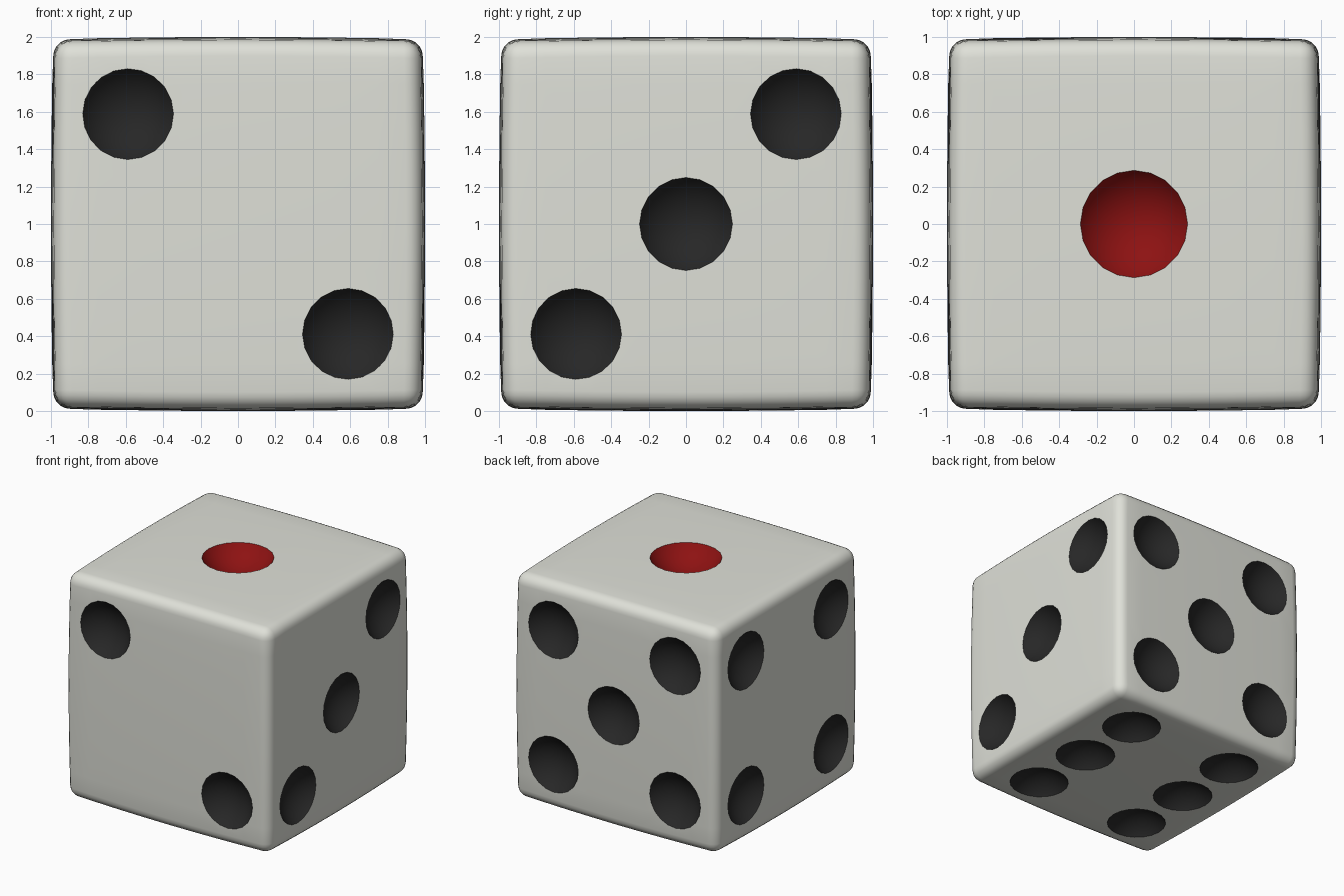
import bpy, bmesh, math
from mathutils import Vector, Matrix

if "Cube" in bpy.data.objects:
    bpy.data.objects.remove(bpy.data.objects["Cube"])

def material(name, rgb):
    m = bpy.data.materials.new(name)
    m.diffuse_color = (*rgb, 1)
    m.use_nodes = True
    m.node_tree.nodes["Principled BSDF"].inputs["Base Color"].default_value = m.diffuse_color
    return m

mats = [material("ivory", (0.74, 0.75, 0.69)),
        material("black", (0.02, 0.02, 0.02)),
        material("red", (0.27, 0.006, 0.006))]

def make_object(name, bm):
    bmesh.ops.recalc_face_normals(bm, faces=bm.faces)
    me = bpy.data.meshes.new(name)
    bm.to_mesh(me)
    bm.free()
    ob = bpy.data.objects.new(name, me)
    bpy.context.collection.objects.link(ob)
    for m in mats:
        me.materials.append(m)
    return ob

# Body: gently bulged cube with rounded edges
bm = bmesh.new()
bmesh.ops.create_cube(bm, size=2)
bmesh.ops.subdivide_edges(bm, edges=bm.edges[:], cuts=7, use_grid_fill=True)
for v in bm.verts:
    p = v.co.copy()
    for i in range(3):
        if abs(p[i]) > 0.999:
            v.co[i] = p[i] * (1 - 0.012 * (p.length_squared - p[i] ** 2))
sharp = [e for e in bm.edges if e.calc_face_angle(0) > 1]
bmesh.ops.bevel(bm, geom=sharp, offset=0.09, offset_type='OFFSET',
                segments=5, profile=0.5, affect='EDGES')
for v in bm.verts:
    v.co.z += 1
die = make_object("die", bm)

# Pip cutters: spheres sunk into each face (normal, right, up, spots)
X, Y, Z = Vector((1, 0, 0)), Vector((0, 1, 0)), Vector((0, 0, 1))
A, B = 0.59, 0.53
corners = [(a, b) for a in (-A, A) for b in (-A, A)]
faces = [(-Y, X, Z, [(-A, A), (A, -A)]),
         (X, Y, Z, [(-A, -A), (0, 0), (A, A)]),
         (Z, X, Y, [(0, 0)]),
         (Y, X, Z, corners + [(0, 0)]),
         (-X, Y, Z, corners),
         (-Z, X, Y, [(a, b) for a in (-B, B) for b in (-0.6, 0, 0.6)])]
bm = bmesh.new()
for n, r, u, spots in faces:
    red = len(spots) == 1
    radius, opening = (0.35, 0.288) if red else (0.295, 0.25)
    lift = 1 + math.sqrt(radius ** 2 - opening ** 2)
    turn = Z.rotation_difference(n).to_matrix().to_4x4()
    for a, b in spots:
        centre = n * lift + r * a + u * b + Z
        new = bmesh.ops.create_uvsphere(bm, u_segments=20, v_segments=20, radius=radius,
                                        matrix=Matrix.Translation(centre) @ turn)
        for f in {f for v in new["verts"] for f in v.link_faces}:
            f.material_index = 2 if red else 1
cutter = make_object("pip_cutter", bm)
cutter.hide_render = True

# Carve the pips
mod = die.modifiers.new("pips", 'BOOLEAN')
mod.operation = 'DIFFERENCE'
mod.solver = 'EXACT'
mod.object = cutter
bpy.context.view_layer.objects.active = die
die.select_set(True)
bpy.ops.object.modifier_apply(modifier=mod.name)
bpy.data.objects.remove(cutter)
bpy.ops.object.shade_smooth_by_angle(angle=math.radians(35))
